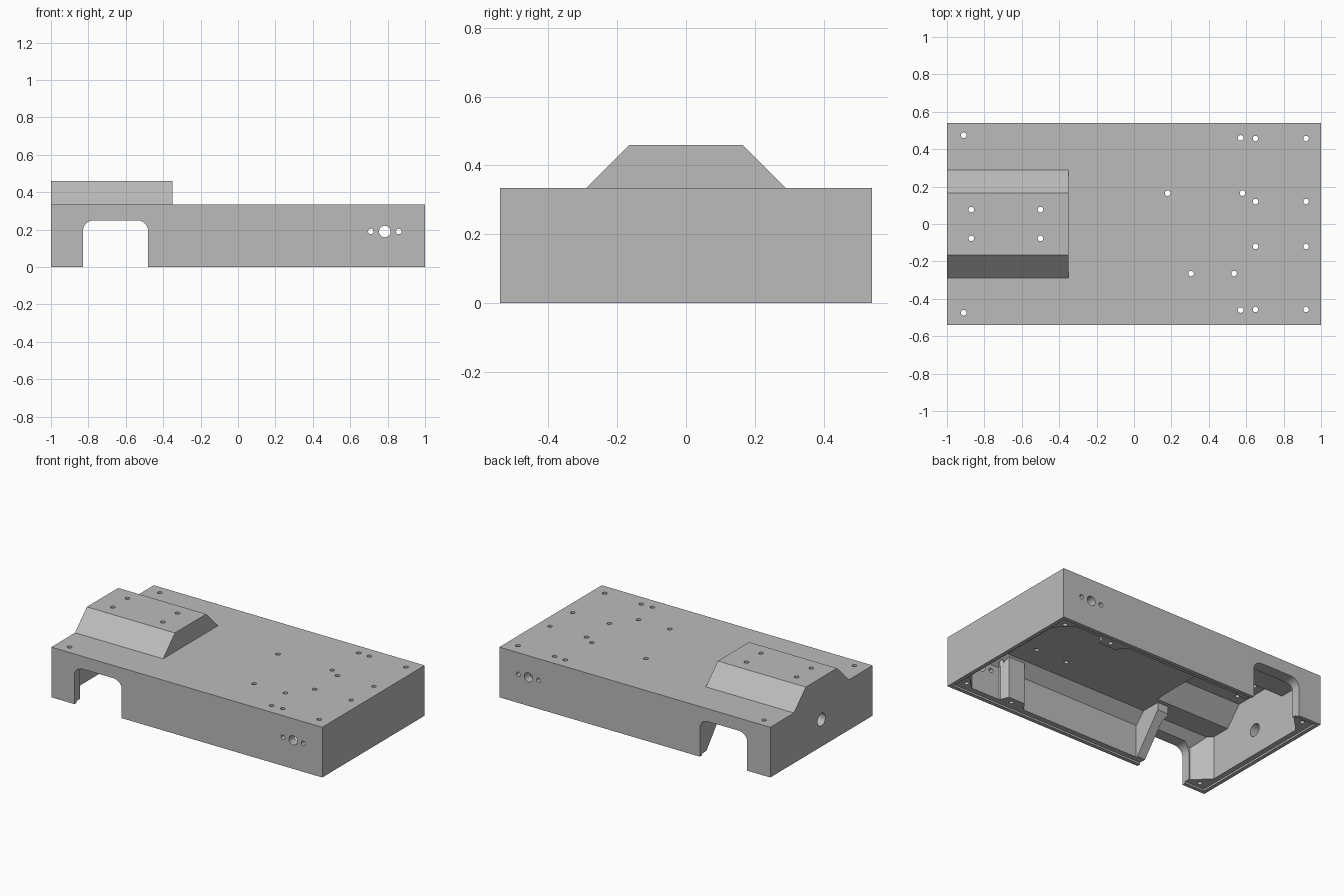
import bpy, bmesh, math
from mathutils import Matrix

old = bpy.data.objects.get("Cube")
if old:
    bpy.data.objects.remove(old, do_unlink=True)

grey = bpy.data.materials.new("plain grey")
grey.use_nodes = True
grey.diffuse_color = (0.5, 0.5, 0.5, 1)
grey.node_tree.nodes["Principled BSDF"].inputs["Base Color"].default_value = (0.5, 0.5, 0.5, 1)


def prism(name, outline, axis, start, end):
    """Extrude a 2D outline along one axis."""
    place = {"x": lambda a, b, d: (d, a, b),
             "y": lambda a, b, d: (a, d, b),
             "z": lambda a, b, d: (a, b, d)}[axis]
    bm = bmesh.new()
    face = bm.faces.new([bm.verts.new(place(a, b, start)) for a, b in outline])
    new = bmesh.ops.extrude_face_region(bm, geom=[face])["geom"]
    shift = place(0, 0, end - start)
    bmesh.ops.translate(bm, vec=shift, verts=[v for v in new if isinstance(v, bmesh.types.BMVert)])
    bmesh.ops.recalc_face_normals(bm, faces=bm.faces)
    mesh = bpy.data.meshes.new(name)
    bm.to_mesh(mesh)
    bm.free()
    mesh.materials.append(grey)
    obj = bpy.data.objects.new(name, mesh)
    bpy.context.collection.objects.link(obj)
    return obj


def rect(a0, a1, b0, b1):
    return [(a0, b0), (a1, b0), (a1, b1), (a0, b1)]


def circle(a, b, r, sides=20):
    return [(a + r * math.cos(math.tau * i / sides), b + r * math.sin(math.tau * i / sides))
            for i in range(sides)]


def apply_boolean(target, tool, operation):
    mod = target.modifiers.new(operation, "BOOLEAN")
    mod.operation, mod.solver, mod.object = operation, "EXACT", tool
    bpy.context.view_layer.objects.active = target
    bpy.ops.object.modifier_apply(modifier=mod.name)
    bpy.data.objects.remove(tool, do_unlink=True)


def cut(tool):
    apply_boolean(hull, tool, "DIFFERENCE")


def add(tool):
    apply_boolean(hull, tool, "UNION")


END, SIDE, DECK = 1.0, 0.54, 0.335

# Outer body with the raised housing in one section
hull = prism("hull_shell", rect(-SIDE, SIDE, 0, DECK), "x", -END, END)
add(prism("raised_housing", [(-0.31, 0.315), (0.31, 0.315), (0.165, 0.46), (-0.165, 0.46)],
          "x", -END, -0.35))

# Main cavity: cut corners in plan, sloped shoulders under the deck
cavity = prism("cavity", [(-0.48, -0.1), (0.48, -0.1), (0.48, 0.23), (0.41, 0.3),
                          (-0.41, 0.3), (-0.48, 0.23)], "x", -0.94, 0.96)
plan = prism("cavity_plan", [(-0.84, -0.48), (0.86, -0.48), (0.96, -0.38), (0.96, 0.38),
                             (0.86, 0.48), (-0.84, 0.48), (-0.94, 0.38), (-0.94, -0.38)],
             "z", -0.2, 0.5)
apply_boolean(cavity, plan, "INTERSECT")
cut(cavity)

# Hollow inside the raised housing
cut(prism("housing_hollow", [(-0.27, 0.28), (0.27, 0.28), (0.145, 0.42), (-0.145, 0.42)],
          "x", -0.94, -0.39))

# Thickened ribs beside the arches and screw posts at the sides
for s in (-1, 1):
    add(prism("arch_rib", [(s * 0.5, 0.012), (s * 0.47, 0.012), (s * 0.28, 0.25),
                           (s * 0.28, 0.31), (s * 0.5, 0.31)], "x", -0.5, -0.42))
    add(prism("screw_post", [(0.44, s * 0.5), (0.66, s * 0.5), (0.62, s * 0.42), (0.5, s * 0.42)],
              "z", 0.012, 0.32))

# Stepped recess for a bottom cover
cut(prism("cover_recess", rect(-0.975, 0.975, -0.515, 0.515), "z", -0.1, 0.012))

# Rounded wheel arches through both sides
left, right, top, r = -0.83, -0.48, 0.25, 0.06
arch = [(left, -0.1), (right, -0.1)]
for centre, begin in ((right - r, 0), (left + r, 90)):
    for i in range(9):
        a = math.radians(begin + i * 90 / 8)
        arch.append((centre + r * math.cos(a), top - r + r * math.sin(a)))
cut(prism("arch_cutter", arch, "y", -0.7, 0.7))

# Vertical screw holes
holes = [(0.18, 0.165), (0.58, 0.165), (0.305, -0.265), (0.535, -0.265)]
for s in (-1, 1):
    holes += [(-0.91, s * 0.475), (0.57, s * 0.46), (-0.87, s * 0.077), (-0.5, s * 0.077)]
    holes += [(x, s * y) for x in (0.65, 0.92) for y in (0.12, 0.457)]
for x, y in holes:
    cut(prism("screw_hole", circle(x, y, 0.015, 16), "z", -0.1, 0.6))

# Cable and screw holes in both side walls, and one hole in the end wall
for s in (-1, 1):
    for x, radius in ((0.71, 0.015), (0.785, 0.031), (0.86, 0.015)):
        cut(prism("side_hole", circle(x, 0.19, radius), "y", s * 0.4, s * 0.6))
cut(prism("end_hole", circle(0, 0.18, 0.042, 28), "x", -1.1, -0.9))

# Crisp flat body, soft round holes and arches
bpy.ops.object.select_all(action="DESELECT")
hull.select_set(True)
bpy.context.view_layer.objects.active = hull
bpy.ops.object.shade_smooth_by_angle(angle=math.radians(30))
